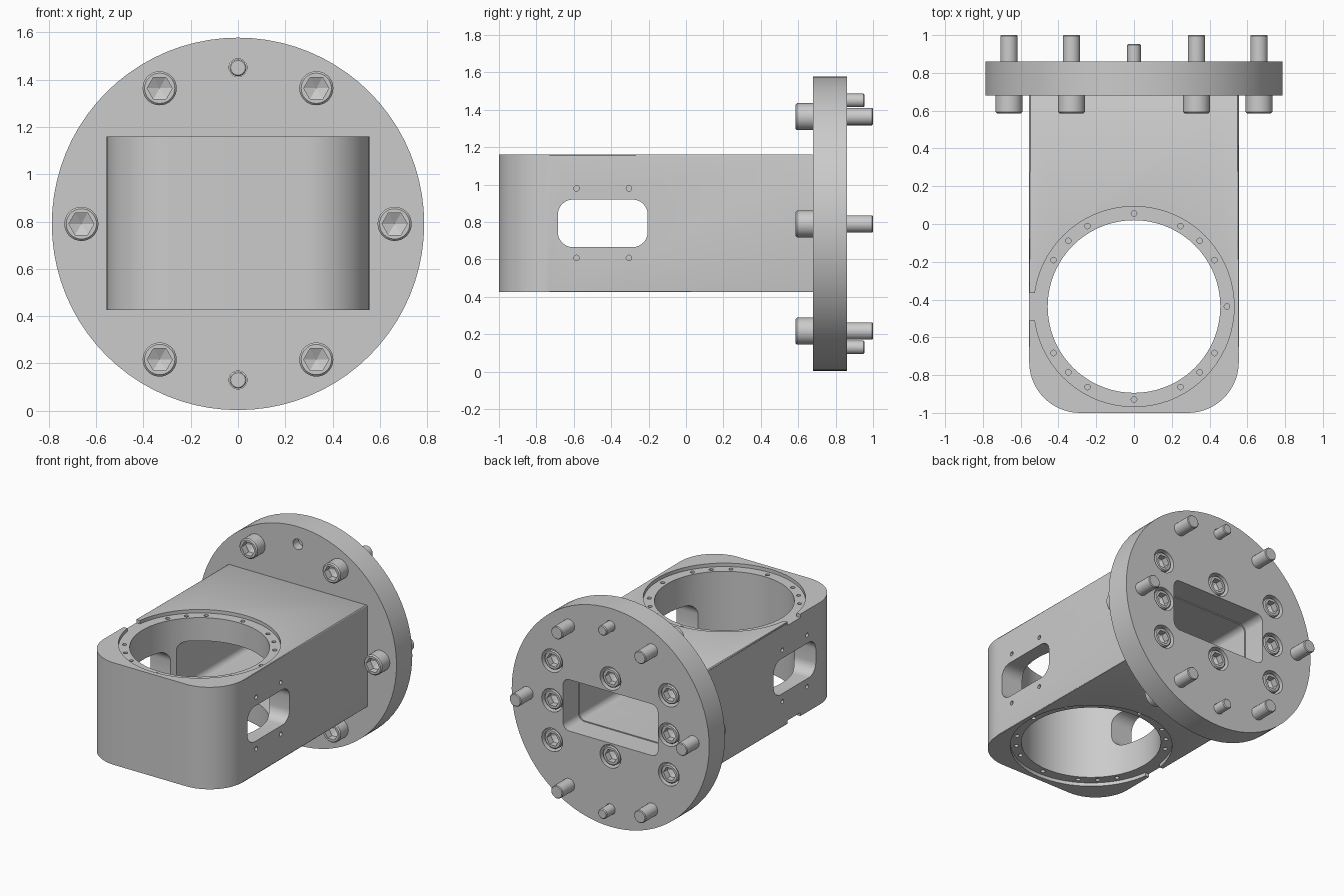
import bpy, bmesh, math
from math import cos, sin, pi

if "Cube" in bpy.data.objects:
    bpy.data.objects.remove(bpy.data.objects["Cube"])

ZC = 0.79          # height of the flange axis
BORE_Y = -0.437    # centre of the vertical bore


def circle(u, v, r, n=64):
    return [(u + r * cos(2 * pi * i / n), v + r * sin(2 * pi * i / n)) for i in range(n)]


def arc(u, v, r, a0, n=10):
    return [(u + r * cos(a0 + pi / 2 * i / n), v + r * sin(a0 + pi / 2 * i / n)) for i in range(n + 1)]


def rounded_rect(u, v, hu, hv, r, n=8):
    return (arc(u + hu - r, v + hv - r, r, 0, n) + arc(u - hu + r, v + hv - r, r, pi / 2, n)
            + arc(u - hu + r, v - hv + r, r, pi, n) + arc(u + hu - r, v - hv + r, r, 1.5 * pi, n))


def finish(name, bm):
    bmesh.ops.recalc_face_normals(bm, faces=bm.faces[:])
    me = bpy.data.meshes.new(name)
    bm.to_mesh(me)
    bm.free()
    ob = bpy.data.objects.new(name, me)
    bpy.context.collection.objects.link(ob)
    return ob


def prisms(name, axis, parts, bevel=0):
    """Extrude each (outline, low, high) along an axis."""
    place = {'x': lambda u, v, w: (w, u, v), 'y': lambda u, v, w: (u, w, v),
             'z': lambda u, v, w: (u, v, w)}[axis]
    bm = bmesh.new()
    caps = []
    for outline, lo, hi in parts:
        a, b = ([bm.verts.new(place(u, v, w)) for u, v in outline] for w in (lo, hi))
        n = len(a)
        caps += [bm.faces.new(a), bm.faces.new(b)]
        for i in range(n):
            j = (i + 1) % n
            bm.faces.new((a[i], a[j], b[j], b[i]))
    if bevel:
        edges = list({e for f in caps for e in f.edges})
        bmesh.ops.bevel(bm, geom=edges, offset=bevel, segments=2, profile=0.5, affect='EDGES')
    return finish(name, bm)


def lathe(name, x, z, rings, n=36):
    """Rings (y, radius, is_hex) around a y axis; ends are closed."""
    bm = bmesh.new()
    loops = []
    for y, r, is_hex in rings:
        loop = []
        for i in range(n):
            t = 2 * pi * i / n
            k = r / cos((t % (pi / 3)) - pi / 6) if is_hex else r
            loop.append(bm.verts.new((x + k * cos(t), y, z + k * sin(t))))
        loops.append(loop)
    for a, b in zip(loops, loops[1:]):
        for i in range(n):
            j = (i + 1) % n
            bm.faces.new((a[i], a[j], b[j], b[i]))
    bm.faces.new(loops[0])
    bm.faces.new(loops[-1])
    bmesh.ops.remove_doubles(bm, verts=bm.verts[:], dist=1e-5)
    return finish(name, bm)


def cut(ob, cutter):
    cutter.hide_render = True
    m = ob.modifiers.new("cut", 'BOOLEAN')
    m.operation, m.solver, m.object = 'DIFFERENCE', 'EXACT', cutter
    bpy.ops.object.select_all(action='DESELECT')
    bpy.context.view_layer.objects.active = ob
    ob.select_set(True)
    bpy.ops.object.modifier_apply(modifier=m.name)
    bpy.data.objects.remove(cutter)


# Housing block with rounded front corners
outline = (arc(-0.285, -0.73, 0.27, pi, 14) + arc(0.285, -0.73, 0.27, 1.5 * pi, 14)
           + [(0.555, 0.685), (-0.555, 0.685)])
body = prisms("housing", 'z', [(outline, 0.425, 1.16)], bevel=0.008)

# Vertical bore, shallow ring seats on both faces, and their side notches
cut(body, prisms("bore_cutter", 'z', [(circle(0, BORE_Y, 0.457, 72), 0.3, 1.3)]))
seats = [(0.3, 0.45), (1.135, 1.3)]
cut(body, prisms("seat_cutter", 'z', [(circle(0, BORE_Y, 0.53, 72), a, b) for a, b in seats]))
notch = [(-0.6, -0.51), (-0.5, -0.51), (-0.5, -0.365), (-0.6, -0.365)]
cut(body, prisms("notch_cutter", 'z', [(notch, a, b) for a, b in seats]))

# Passage from the bore to the flange
cut(body, prisms("passage_cutter", 'y', [(rounded_rect(0, ZC, 0.37, 0.178, 0.045), BORE_Y, 0.8)]))

# Side windows through both walls
cut(body, prisms("window_cutter", 'x', [(rounded_rect(-0.445, ZC + 0.003, 0.24, 0.127, 0.08), -0.7, 0.7)]))

# Small screw holes around the seats and the windows
holes = []
for deg in (0, 30, 45, 60, 90, 120, 135, 150, 210, 225, 240, 270, 300, 315, 330):
    a = math.radians(deg)
    c = circle(0.492 * cos(a), BORE_Y + 0.492 * sin(a), 0.015, 12)
    holes += [(c, 0.4, 0.52), (c, 1.065, 1.2)]
cut(body, prisms("seat_hole_cutter", 'z', holes))
holes = []
for y in (-0.585, -0.305):
    for z in (0.608, 0.98):
        c = circle(y, z, 0.015, 12)
        holes += [(c, -0.6, -0.5), (c, 0.5, 0.6)]
cut(body, prisms("window_hole_cutter", 'x', holes))

# Round flange with its opening
flange = prisms("flange", 'y', [(circle(0, ZC, 0.787, 80), 0.68, 0.86)], bevel=0.009)
cut(flange, prisms("opening_cutter", 'y', [(rounded_rect(0, ZC, 0.378, 0.185, 0.05), 0.5, 1)]))

# Counterbores for the inner screws and holes for the dowels
inner = [(x, ZC + dz) for x in (-0.465, 0.465) for dz in (-0.285, 0, 0.285)]
inner += [(0, ZC - 0.28), (0, ZC + 0.28)]
cut(flange, prisms("counterbore_cutter", 'y', [(circle(x, z, 0.083, 32), 0.755, 0.95) for x, z in inner]))
dowels = [(0, ZC - 0.66), (0, ZC + 0.66)]
cut(flange, prisms("dowel_hole_cutter", 'y', [(circle(x, z, 0.038, 32), 0.6, 0.95) for x, z in dowels]))

parts = [body, flange]

# Inner screws with hex sockets, sunk in the back face
for x, z in inner:
    parts.append(lathe("inner_screw", x, z, [
        (0.75, 0.068, 0), (0.846, 0.068, 0), (0.853, 0.061, 0), (0.853, 0.042, 1),
        (0.808, 0.042, 1), (0.787, 0, 0)]))

# Outer mounting screws: stud at the back, cap head with hex socket in front
for i in range(6):
    a = i * pi / 3
    parts.append(lathe("mounting_screw", 0.662 * cos(a), ZC + 0.662 * sin(a), [
        (1.0, 0.041, 0), (0.995, 0.046, 0), (0.68, 0.046, 0), (0.68, 0.072, 0), (0.594, 0.072, 0),
        (0.586, 0.064, 0), (0.586, 0.046, 1), (0.635, 0.046, 1), (0.66, 0, 0)]))

# Dowel pins
for x, z in dowels:
    parts.append(lathe("dowel_pin", x, z, [
        (0.735, 0.031, 0), (0.74, 0.036, 0), (0.948, 0.036, 0), (0.954, 0.03, 0)]))

# Smooth curved walls, sharp edges
bpy.ops.object.select_all(action='DESELECT')
for ob in parts:
    ob.select_set(True)
bpy.context.view_layer.objects.active = body
bpy.ops.object.shade_smooth_by_angle(angle=math.radians(25))
